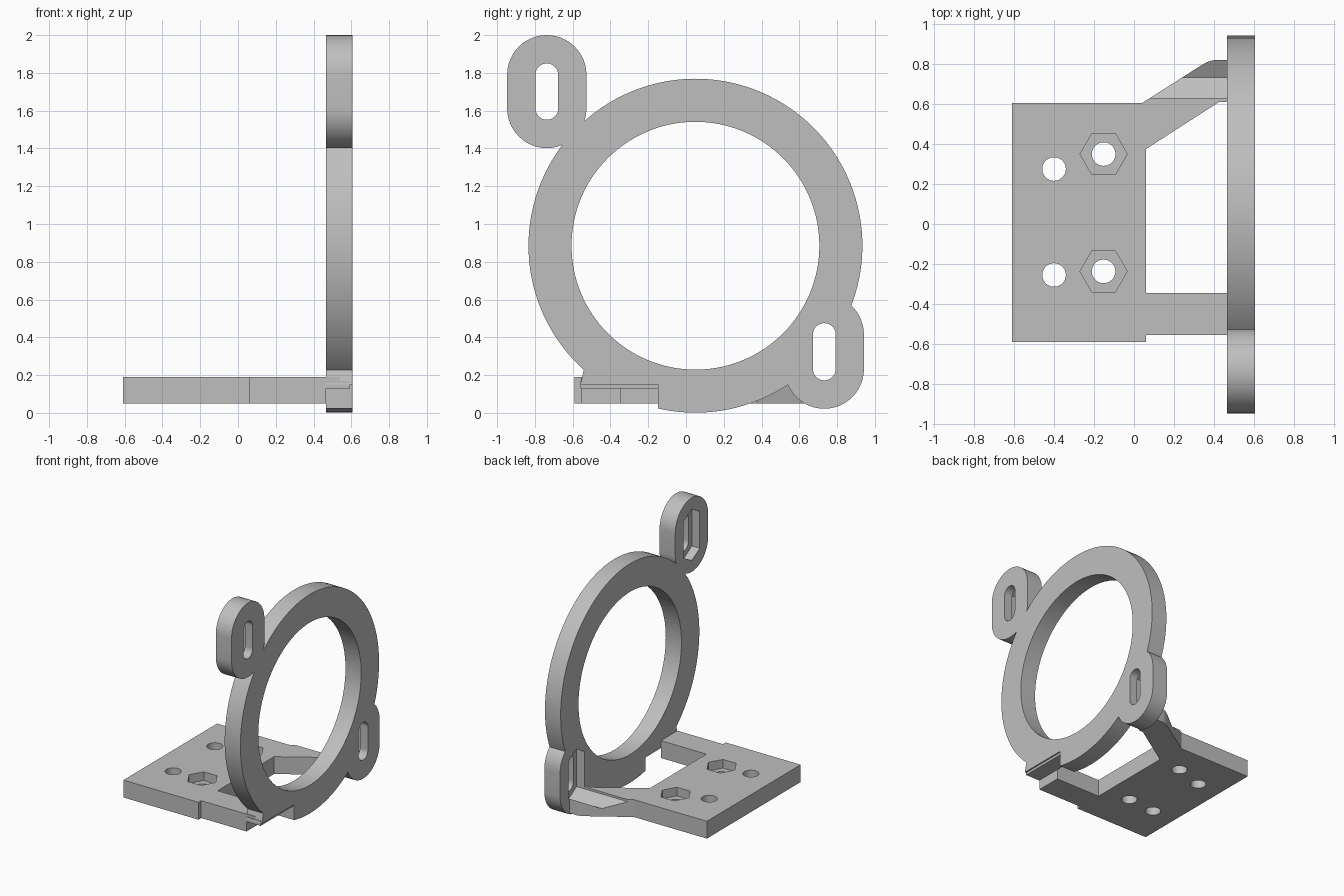
import bpy
import bmesh
from math import cos, sin, radians

if "Cube" in bpy.data.objects:
    bpy.data.objects.remove(bpy.data.objects["Cube"], do_unlink=True)

grey = bpy.data.materials.new("plain grey")
grey.use_nodes = True
grey.diffuse_color = (0.52, 0.52, 0.52, 1)
grey.node_tree.nodes["Principled BSDF"].inputs["Base Color"].default_value = grey.diffuse_color


def prism(name, outline, axis, lo, hi):
    """Extrude an outline: (x, y) along z, or (y, z) along x."""
    bm = bmesh.new()
    place = (lambda u, v, w: (u, v, w)) if axis == "z" else (lambda u, v, w: (w, u, v))
    rings = [[bm.verts.new(place(u, v, w)) for u, v in outline] for w in (lo, hi)]
    for ring in rings:
        bm.faces.new(ring)
    low, high = rings
    for i in range(len(low)):
        j = (i + 1) % len(low)
        bm.faces.new((low[i], low[j], high[j], high[i]))
    bmesh.ops.recalc_face_normals(bm, faces=bm.faces)
    mesh = bpy.data.meshes.new(name)
    bm.to_mesh(mesh)
    bm.free()
    mesh.materials.append(grey)
    obj = bpy.data.objects.new(name, mesh)
    bpy.context.collection.objects.link(obj)
    return obj


def arc(u, v, r, start, end, steps):
    angles = [radians(start + (end - start) * i / steps) for i in range(steps + 1)]
    return [(u + r * cos(a), v + r * sin(a)) for a in angles]


def circle(u, v, r, n):
    return arc(u, v, r, 0, 360, n)[:-1]


def rect(u0, v0, u1, v1):
    return [(u0, v0), (u1, v0), (u1, v1), (u0, v1)]


def slot(y, z0, z1, r, steps=24, lead=0):
    """Upright slot; a lead of 30 with 2 steps gives pointed hexagon ends."""
    return arc(y, z1, r, lead, 180 - lead, steps) + arc(y, z0, r, 180 + lead, 360 - lead, steps)


def combine(target, tool, operation):
    mod = target.modifiers.new("combine", "BOOLEAN")
    mod.operation = operation
    mod.solver = "EXACT"
    mod.object = tool
    bpy.context.view_layer.objects.active = target
    with bpy.context.temp_override(object=target, active_object=target):
        bpy.ops.object.modifier_apply(modifier=mod.name)
    bpy.data.objects.remove(tool, do_unlink=True)


def cut(target, outline, axis, lo, hi):
    combine(target, prism("cutter", outline, axis, lo, hi), "DIFFERENCE")


def add(target, outline, axis, lo, hi):
    combine(target, prism("piece", outline, axis, lo, hi), "UNION")


BACK, FACE = 0.465, 0.605          # ring thickness along x
BOTTOM, TOP = 0.05, 0.19           # base plate thickness
POCKET = 0.535                     # floor of the ear nut pockets
EARS = [(-0.737, 1.612, 1.79), (0.732, 0.232, 0.415)]

# Base plate with a straight front arm and a slanted rear arm
base = prism("base_plate", [
    (-0.61, -0.59), (0.06, -0.59), (0.06, -0.555), (BACK, -0.555),
    (BACK, -0.345), (0.06, -0.345), (0.06, 0.375), (0.425, 0.61),
    (BACK, 0.61), (BACK, 0.82), (0.4, 0.82), (0.365, 0.81),
    (0.335, 0.793), (0.04, 0.605), (-0.61, 0.605)], "z", BOTTOM, TOP)

# Screw holes, two of them with hexagonal nut recesses
for x, y in [(-0.4, 0.275), (-0.4, -0.255), (-0.152, 0.35), (-0.152, -0.237)]:
    cut(base, circle(x, y, 0.059, 40), "z", -0.1, 0.3)
    if x > -0.3:
        cut(base, circle(x, y, 0.118, 6), "z", 0.12, 0.3)

# Upright ring with its two slotted ears
ring = prism("ring", circle(0.05, 0.885, 0.884, 128), "x", BACK, FACE)
for y, z0, z1 in EARS:
    add(ring, slot(y, z0, z1, 0.21), "x", BACK, FACE)
add(ring, [(-0.56, 0.15), (-0.3, 0.15), (-0.4, 0.25), (-0.54, 0.23)], "x", BACK, FACE)
cut(ring, circle(0.05, 0.885, 0.656, 128), "x", 0.3, 0.8)
cut(ring, rect(-0.7, -0.1, -0.148, 0.15), "x", 0.3, 0.8)

# Ear slots and nut pockets; the lower pocket also grooves the rear arm
for y, z0, z1 in EARS:
    cut(ring, slot(y, z0, z1, 0.06), "x", 0.3, 0.8)
    pocket = slot(y, z0, z1, 0.118, 2, 30)
    cut(ring, pocket, "x", 0, POCKET)
    if y > 0:
        cut(base, pocket, "x", 0, 0.8)

# Stepped tongue that carries the ring on the front arm
tongue = prism("arm_tongue", rect(-0.555, 0.13, -0.345, TOP), "x", BACK, 0.54)
lip = prism("ring_lip", rect(-0.558, 0.13, -0.148, 0.17), "x", BACK, 0.593)

for obj in (base, ring, tongue, lip):
    bpy.ops.object.select_all(action="DESELECT")
    obj.select_set(True)
    bpy.context.view_layer.objects.active = obj
    bpy.ops.object.shade_smooth_by_angle(angle=radians(25))
